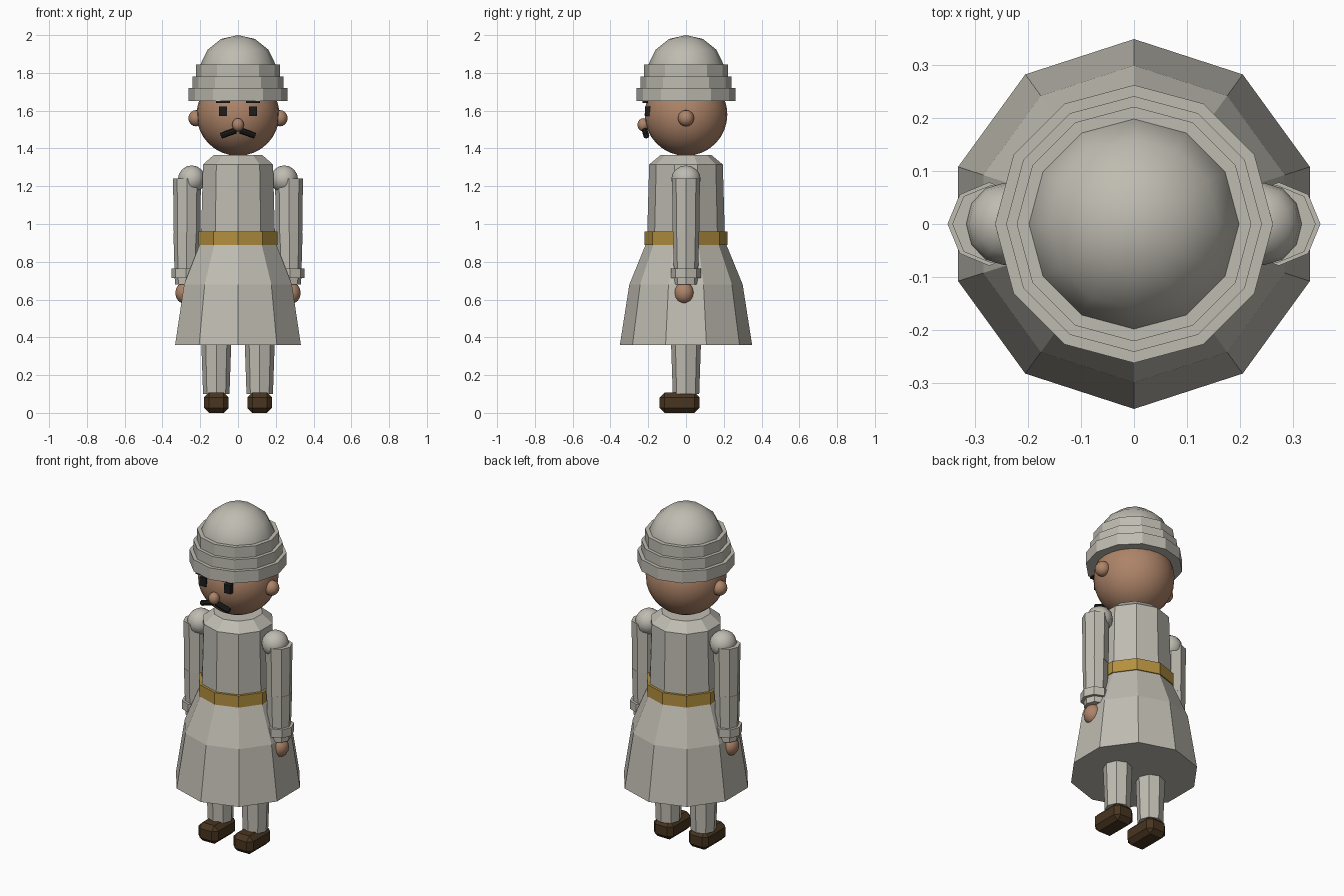
import bpy, bmesh, math
from mathutils import Matrix, Vector

if "Cube" in bpy.data.objects:
    bpy.data.objects.remove(bpy.data.objects["Cube"])


def material(name, rgb):
    m = bpy.data.materials.new(name)
    m.diffuse_color = (*rgb, 1)
    m.use_nodes = True
    m.node_tree.nodes["Principled BSDF"].inputs["Base Color"].default_value = m.diffuse_color
    return m


CLOTH = material("grey cloth", (0.52, 0.50, 0.44))
SKIN = material("skin", (0.42, 0.23, 0.14))
GOLD = material("gold belt", (0.46, 0.28, 0.05))
LEATHER = material("brown leather", (0.065, 0.035, 0.014))
BLACK = material("black hair", (0.012, 0.012, 0.012))


def finish(name, bm, mat, smooth=False):
    bmesh.ops.recalc_face_normals(bm, faces=bm.faces)
    for f in bm.faces:
        f.smooth = smooth
    mesh = bpy.data.meshes.new(name)
    bm.to_mesh(mesh)
    bm.free()
    mesh.materials.append(mat)
    ob = bpy.data.objects.new(name, mesh)
    bpy.context.collection.objects.link(ob)
    return ob


def lathe(name, profile, sides, mat, x=0.0, y=0.0, phase=math.pi / 2):
    """Closed faceted solid from (radius, z) points, bottom to top."""
    bm = bmesh.new()
    rings = []
    for r, z in profile:
        angles = [phase + 2 * math.pi * i / sides for i in range(sides)]
        rings.append([bm.verts.new((x + r * math.cos(a), y + r * math.sin(a), z)) for a in angles])
    for lo, hi in zip(rings, rings[1:]):
        for i in range(sides):
            j = (i + 1) % sides
            bm.faces.new((lo[i], lo[j], hi[j], hi[i]))
    bm.faces.new(rings[0])
    bm.faces.new(rings[-1])
    return finish(name, bm, mat)


def ball(name, centre, radii, mat, seg=12, rings=8):
    bm = bmesh.new()
    bmesh.ops.create_uvsphere(bm, u_segments=seg, v_segments=rings, radius=1,
                              matrix=Matrix.Translation(centre) @ Matrix.Diagonal((*radii, 1)))
    return finish(name, bm, mat, True)


def box(name, centre, size, mat, bevel=0.0):
    bm = bmesh.new()
    bmesh.ops.create_cube(bm, size=1, matrix=Matrix.Translation(centre) @ Matrix.Diagonal((*size, 1)))
    if bevel:
        bmesh.ops.bevel(bm, geom=bm.edges[:], offset=bevel, segments=1, affect='EDGES')
    return finish(name, bm, mat)


def rod(name, a, b, radius, mat):
    a, b = Vector(a), Vector(b)
    d = b - a
    bm = bmesh.new()
    bmesh.ops.create_cone(bm, cap_ends=True, segments=8, radius1=radius, radius2=radius, depth=d.length,
                          matrix=Matrix.Translation((a + b) / 2) @ d.to_track_quat('Z', 'Y').to_matrix().to_4x4())
    return finish(name, bm, mat)


# Long coat and belt
lathe("coat", [(0.35, 0.36), (0.30, 0.68), (0.21, 0.90), (0.205, 0.96), (0.195, 1.315), (0.135, 1.365)], 10, CLOTH)
lathe("belt", [(0.22, 0.89), (0.22, 0.96)], 10, GOLD)

# Head and nose
ball("head", (0, 0, 1.58), (0.219, 0.219, 0.219), SKIN, 24, 16)
ball("nose", (0, -0.226, 1.525), (0.031, 0.031, 0.035), SKIN)

# Stepped hat and dome
for i, (r, z0, z1) in enumerate([(0.263, 1.65, 1.72), (0.242, 1.72, 1.78), (0.222, 1.78, 1.845)]):
    lathe(f"hat_band_{i + 1}", [(r, z0), (r, z1)], 12, CLOTH)
ball("hat_dome", (0, 0, 1.795), (0.206, 0.206, 0.205), CLOTH, 12, 7)

# Paired parts
for side, s in (("left", -1), ("right", 1)):
    ball(f"{side}_ear", (s * 0.222, 0, 1.56), (0.041, 0.043, 0.043), SKIN)
    box(f"{side}_eye", (s * 0.08, -0.202, 1.597), (0.042, 0.03, 0.052), BLACK)
    box(f"{side}_eyebrow", (s * 0.08, -0.215, 1.65), (0.075, 0.03, 0.018), BLACK)
    rod(f"{side}_moustache", (s * 0.012, -0.218, 1.495), (s * 0.09, -0.21, 1.467), 0.016, BLACK)

    ball(f"{side}_shoulder", (s * 0.245, 0, 1.237), (0.073, 0.078, 0.073), CLOTH, 12, 8)
    lathe(f"{side}_upper_arm", [(0.07, 0.95), (0.074, 1.24)], 8, CLOTH, s * 0.27)
    lathe(f"{side}_forearm", [(0.062, 0.68), (0.07, 0.955)], 8, CLOTH, s * 0.272)
    lathe(f"{side}_cuff", [(0.079, 0.715), (0.079, 0.765)], 8, CLOTH, s * 0.274)
    ball(f"{side}_hand", (s * 0.28, -0.01, 0.635), (0.052, 0.053, 0.058), SKIN)

    lathe(f"{side}_leg", [(0.07, 0.10), (0.081, 0.42)], 8, CLOTH, s * 0.115)
    box(f"{side}_shoe", (s * 0.115, -0.034, 0.054), (0.13, 0.21, 0.108), LEATHER, 0.026)
